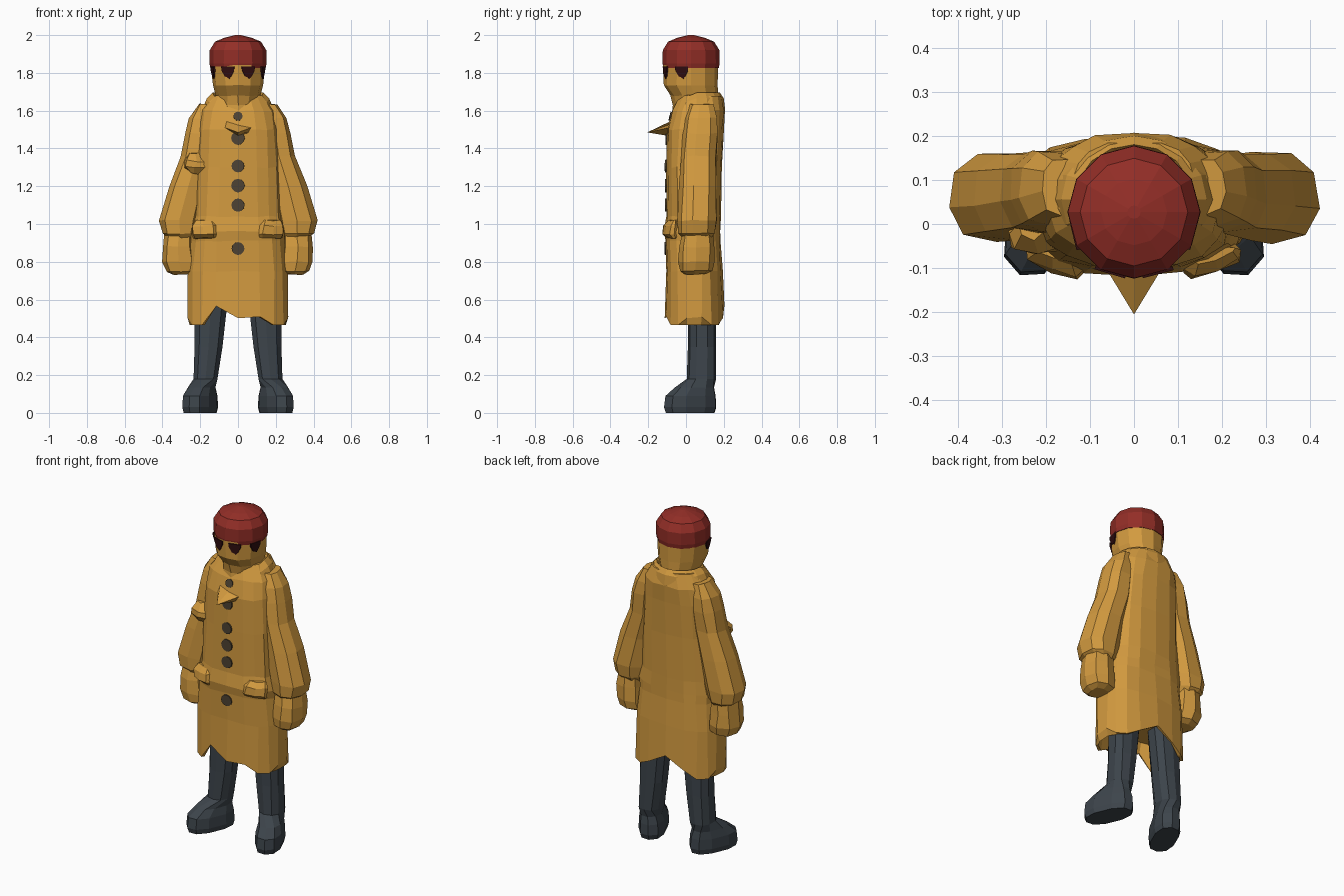
import bpy, bmesh, math, random
from mathutils import Vector

random.seed(4)


def material(name, rgb):
    m = bpy.data.materials.new(name)
    m.diffuse_color = (*rgb, 1)
    return m


YELLOW = material("ochre cloth", (0.65, 0.325, 0.05))
RED = material("red knit", (0.29, 0.027, 0.02))
SLATE = material("slate rubber", (0.046, 0.058, 0.07))
BUTTON = material("brown button", (0.075, 0.055, 0.033))
MAROON = material("dark maroon", (0.028, 0.004, 0.005))


def finish(name, bm, mat):
    bmesh.ops.recalc_face_normals(bm, faces=bm.faces)
    me = bpy.data.meshes.new(name)
    bm.to_mesh(me)
    bm.free()
    me.materials.append(mat)
    ob = bpy.data.objects.new(name, me)
    bpy.context.collection.objects.link(ob)
    return ob


def loft(name, rings, mat, n=12, power=2.0, side=1, jitter=0.0, tweak=None):
    """Skin stacked rings (cx, cy, z, rx, ry, turn) with capped ends."""
    bm = bmesh.new()
    rows = []
    for cx, cy, z, rx, ry, *turn in rings:
        t = turn[0] if turn else 0
        row = []
        for i in range(n):
            a = math.tau * i / n - math.pi / 2
            c, s = math.cos(a), math.sin(a)
            u = math.copysign(abs(c) ** (2 / power), c) * rx
            v = math.copysign(abs(s) ** (2 / power), s) * ry
            p = Vector((cx + u * math.cos(t) - v * math.sin(t),
                        cy + u * math.sin(t) + v * math.cos(t), z))
            p += Vector([random.uniform(-jitter, jitter) for _ in range(3)])
            if tweak:
                p = tweak(p)
            row.append(bm.verts.new((p.x * side, p.y, p.z)))
        rows.append(row)
    for r0, r1 in zip(rows, rows[1:]):
        for i in range(n):
            j = (i + 1) % n
            bm.faces.new((r0[i], r0[j], r1[j], r1[i]))
    bm.faces.new(rows[0])
    bm.faces.new(rows[-1])
    return finish(name, bm, mat)


# Coat body with an uneven hem, a front split and a back vent
def hem(p):
    if 0.48 < p.z < 0.525:
        if p.y < 0 and -0.16 < p.x < -0.05:
            p.z = 0.565
        elif p.y > 0.1 and abs(p.x) < 0.04:
            p.z = 0.57
        elif 0.17 < abs(p.x) < 0.26:
            p.z = 0.465
    return p


loft("coat_body", [
    (0, 0.05, 0.62, 0.24, 0.12), (0, 0.045, 0.51, 0.255, 0.14),
    (0, 0.045, 0.505, 0.27, 0.155), (0, 0.042, 0.75, 0.265, 0.15),
    (0, 0.037, 0.91, 0.25, 0.146), (0, 0.034, 0.96, 0.252, 0.15),
    (0, 0.04, 1.04, 0.235, 0.145), (0, 0.042, 1.3, 0.225, 0.145),
    (0, 0.05, 1.5, 0.215, 0.149), (0, 0.065, 1.6, 0.195, 0.14),
    (0, 0.075, 1.68, 0.14, 0.11)], YELLOW, 18, 2.6, jitter=0.004, tweak=hem)

# Sleeves, mitts, boots and pocket flaps on both sides
for side, word in ((1, "left"), (-1, "right")):
    loft(word + "_sleeve", [
        (0.165, 0.085, 1.635, 0.045, 0.065), (0.185, 0.08, 1.56, 0.075, 0.085),
        (0.2, 0.075, 1.48, 0.083, 0.093), (0.215, 0.07, 1.36, 0.09, 0.095),
        (0.265, 0.065, 1.2, 0.102, 0.1), (0.31, 0.062, 1.02, 0.11, 0.105),
        (0.31, 0.06, 0.95, 0.092, 0.1), (0.3, 0.06, 0.92, 0.06, 0.07)],
        YELLOW, 9, 2.3, side, 0.004)
    loft(word + "_mitt", [
        (0.31, 0.06, 0.97, 0.075, 0.08), (0.315, 0.055, 0.88, 0.08, 0.092),
        (0.312, 0.055, 0.8, 0.087, 0.096), (0.3, 0.052, 0.75, 0.078, 0.085),
        (0.3, 0.05, 0.732, 0.05, 0.055)], YELLOW, 8, 2.5, side, 0.004)
    loft(word + "_boot", [
        (0.2, 0.022, 0.0, 0.07, 0.14, 0.4), (0.2, 0.022, 0.03, 0.077, 0.15, 0.4),
        (0.2, 0.024, 0.09, 0.075, 0.144, 0.4), (0.192, 0.045, 0.135, 0.065, 0.11, 0.35),
        (0.172, 0.082, 0.18, 0.066, 0.078), (0.156, 0.085, 0.35, 0.077, 0.075),
        (0.14, 0.085, 0.62, 0.092, 0.075)], SLATE, 10, 2.4, side)
    loft(word + "_pocket_flap", [
        (0.175, -0.075, 0.925, 0.065, 0.012, 0.35), (0.175, -0.083, 0.945, 0.07, 0.03, 0.35),
        (0.18, -0.08, 0.99, 0.07, 0.026, 0.35), (0.18, -0.07, 1.02, 0.05, 0.01, 0.35)],
        YELLOW, 8, 3, side, 0.004)

# Crumpled fold on the chest
loft("chest_fold", [
    (-0.23, -0.015, 1.27, 0.03, 0.03), (-0.225, -0.03, 1.3, 0.06, 0.04),
    (-0.215, -0.03, 1.335, 0.075, 0.04), (-0.23, 0.0, 1.37, 0.04, 0.03)],
    YELLOW, 7, jitter=0.008)

# Covered head and cap
loft("wrapped_head", [
    (0, 0.05, 1.5, 0.11, 0.135), (0, 0.055, 1.63, 0.112, 0.125),
    (0, 0.045, 1.68, 0.118, 0.125), (0, 0.025, 1.735, 0.135, 0.145),
    (0, 0.025, 1.84, 0.145, 0.145)], YELLOW, 12, jitter=0.003)
loft("cap", [
    (0, 0.027, 1.825, 0.146, 0.146), (0, 0.027, 1.85, 0.151, 0.151),
    (0, 0.027, 1.92, 0.15, 0.15), (0, 0.027, 1.965, 0.122, 0.122),
    (0, 0.027, 1.985, 0.075, 0.075), (0, 0.027, 2.0, 0.015, 0.015)], RED, 12)


# Turned-down collar, dipping to a pointed tip in front
def collar(n=16):
    bm = bmesh.new()
    rows = []
    for i in range(n):
        a = math.tau * i / n - math.pi / 2
        c, s = math.cos(a), math.sin(a)
        f = max(0, -s) ** 2
        tip = i == 0
        shape = [(0.105, 0.11, 1.66 - 0.13 * f), (0.135, 0.125, 1.695 - 0.14 * f),
                 (0.165, 0.145, 1.665 - 0.14 * f), (0.19, 0.152, 1.605 - 0.11 * f),
                 (0.165, 0.14, 1.575 - 0.11 * f)]
        row = [Vector((rx * c, 0.055 + ry * s, z)) for rx, ry, z in shape]
        if tip:
            row[3] = Vector((0, -0.205, 1.485))
        rows.append([bm.verts.new(p) for p in row])
    for i in range(n):
        r0, r1 = rows[i], rows[(i + 1) % n]
        for k in range(5):
            m = (k + 1) % 5
            bm.faces.new((r0[k], r1[k], r1[m], r0[m]))
    return finish("collar", bm, YELLOW)


collar()
bpy.context.view_layer.update()
graph = bpy.context.evaluated_depsgraph_get()
graph.update()


def plate(name, start, aim, outline, mat, depth=0.008):
    """Lay a thin outlined plate on the first surface met along aim."""
    aim = Vector(aim).normalized()
    hit, pos, nor, *_ = bpy.context.scene.ray_cast(graph, Vector(start), aim)
    nor = -aim if not hit or nor.dot(aim) > -0.8 else nor
    across = Vector((0, 0, 1)).cross(nor).normalized()
    up = nor.cross(across)
    bm = bmesh.new()
    front = [bm.verts.new(pos + across * u + up * v + nor * depth * 0.7) for u, v in outline]
    back = [bm.verts.new(v.co - nor * depth) for v in front]
    bm.faces.new(front)
    bm.faces.new(back)
    for i in range(len(front)):
        j = (i + 1) % len(front)
        bm.faces.new((front[i], front[j], back[j], back[i]))
    finish(name, bm, mat)


# Coat buttons
for i, (z, r) in enumerate(((1.57, 0.024), (1.455, 0.036), (1.307, 0.034),
                            (1.203, 0.036), (1.1, 0.035), (0.87, 0.034))):
    disc = [(r * math.cos(math.tau * k / 12), r * math.sin(math.tau * k / 12)) for k in range(12)]
    plate("button_%d" % (i + 1), (0, -1, z), (0, 1, 0), disc, BUTTON)

# Dark ragged fringe peeking out below the cap
for i, deg in enumerate((-70, -22, 22, 70)):
    a = math.radians(deg)
    d = Vector((math.sin(a), -math.cos(a), 0))
    drop = [(-0.036, 0.03), (-0.034, 0.01), (-0.016, -0.022), (-0.004, -0.026),
            (0.008, -0.034), (0.018, -0.022), (0.034, 0.008), (0.036, 0.03)]
    plate("fringe_%d" % (i + 1), Vector((0, 0.025, 1.803)) + d, -d, drop, MAROON, 0.009)
